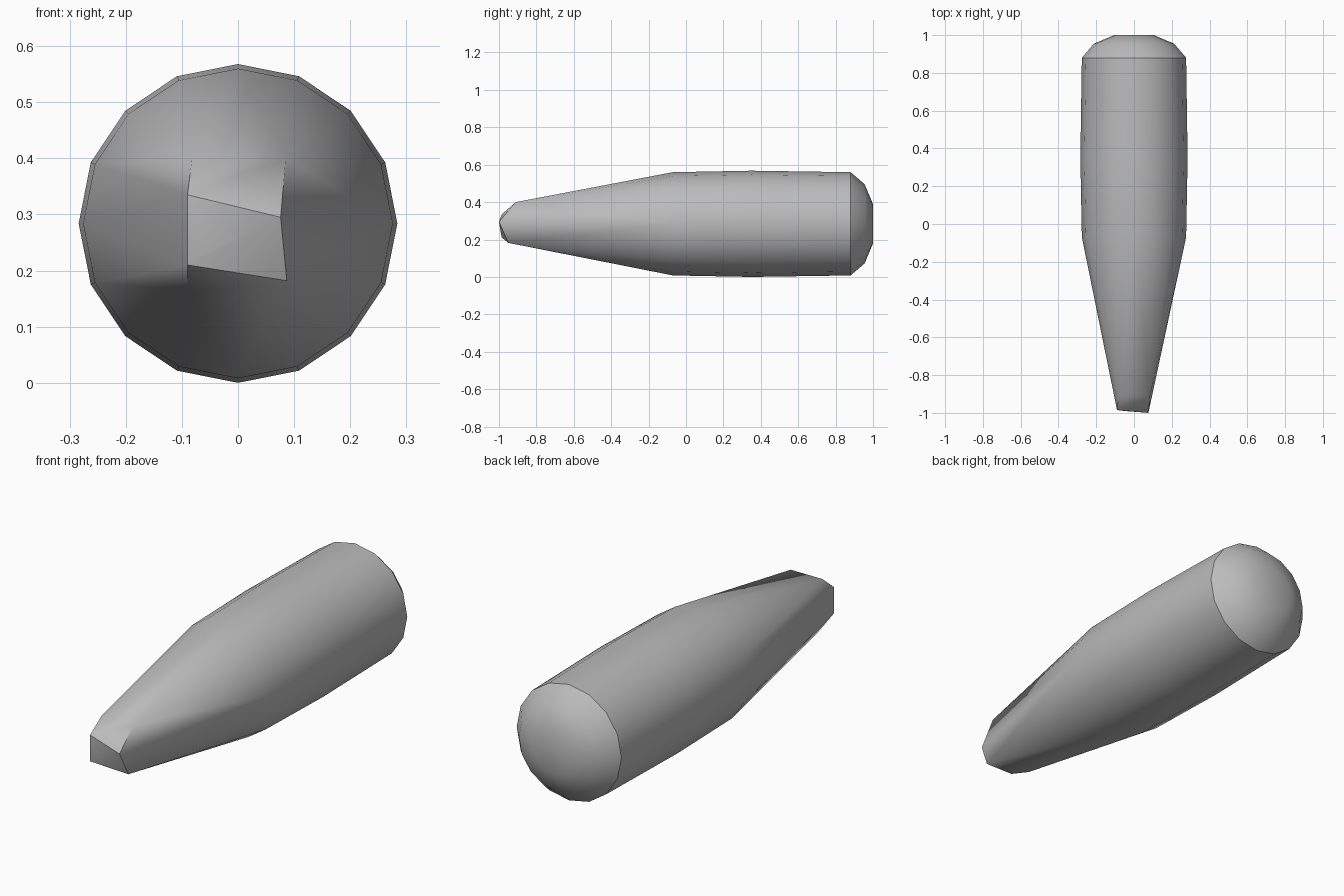
import bpy
import bmesh
import math

cube = bpy.data.objects.get("Cube")
if cube:
    bpy.data.objects.remove(cube, do_unlink=True)

SIDES = 16
CENTRE_Z = 0.284

grey = bpy.data.materials.new("plain_grey")
grey.use_nodes = True
grey.diffuse_color = (0.5, 0.5, 0.5, 1)
grey.node_tree.nodes["Principled BSDF"].inputs["Base Color"].default_value = (0.5, 0.5, 0.5, 1)


def add_ring(bm, y, radius, turn=0.0):
    """Ring of points around the long axis; turn is a fraction of one side."""
    for i in range(SIDES):
        a = math.tau * (i + turn) / SIDES
        bm.verts.new((radius * math.cos(a), y, CENTRE_Z + radius * math.sin(a)))


bm = bmesh.new()

# Barrel and domed back end
for y, radius, turn in ((-0.07, 0.276, 0), (0.35, 0.284, 0), (0.88, 0.276, 0),
                        (0.955, 0.212, 0), (1.0, 0.105, 0)):
    add_ring(bm, y, radius, turn)

# Squared, chiselled tip
tip = [(0.085, -0.91, 0.40), (-0.082, -0.91, 0.40),
       (0.076, -1.0, 0.295), (-0.09, -0.985, 0.335), (-0.09, -0.985, 0.21),
       (0.087, -0.95, 0.182), (-0.09, -0.86, 0.165), (-0.05, -0.99, 0.235)]
for point in tip:
    bm.verts.new(point)

# Wrap one tight skin around all the points
hull = bmesh.ops.convex_hull(bm, input=bm.verts)
loose = [v for v in bm.verts if not v.link_faces]
bmesh.ops.delete(bm, geom=loose, context="VERTS")
bmesh.ops.dissolve_limit(bm, angle_limit=math.radians(0.5),
                         verts=bm.verts, edges=bm.edges)
bmesh.ops.recalc_face_normals(bm, faces=bm.faces)

mesh = bpy.data.meshes.new("tapered_body")
bm.to_mesh(mesh)
bm.free()
mesh.materials.append(grey)
body = bpy.data.objects.new("tapered_body", mesh)
bpy.context.collection.objects.link(body)

# Smooth skin with crisp rims at the tip and back end
bpy.ops.object.select_all(action="DESELECT")
body.select_set(True)
bpy.context.view_layer.objects.active = body
bpy.ops.object.shade_smooth_by_angle(angle=math.radians(32))
